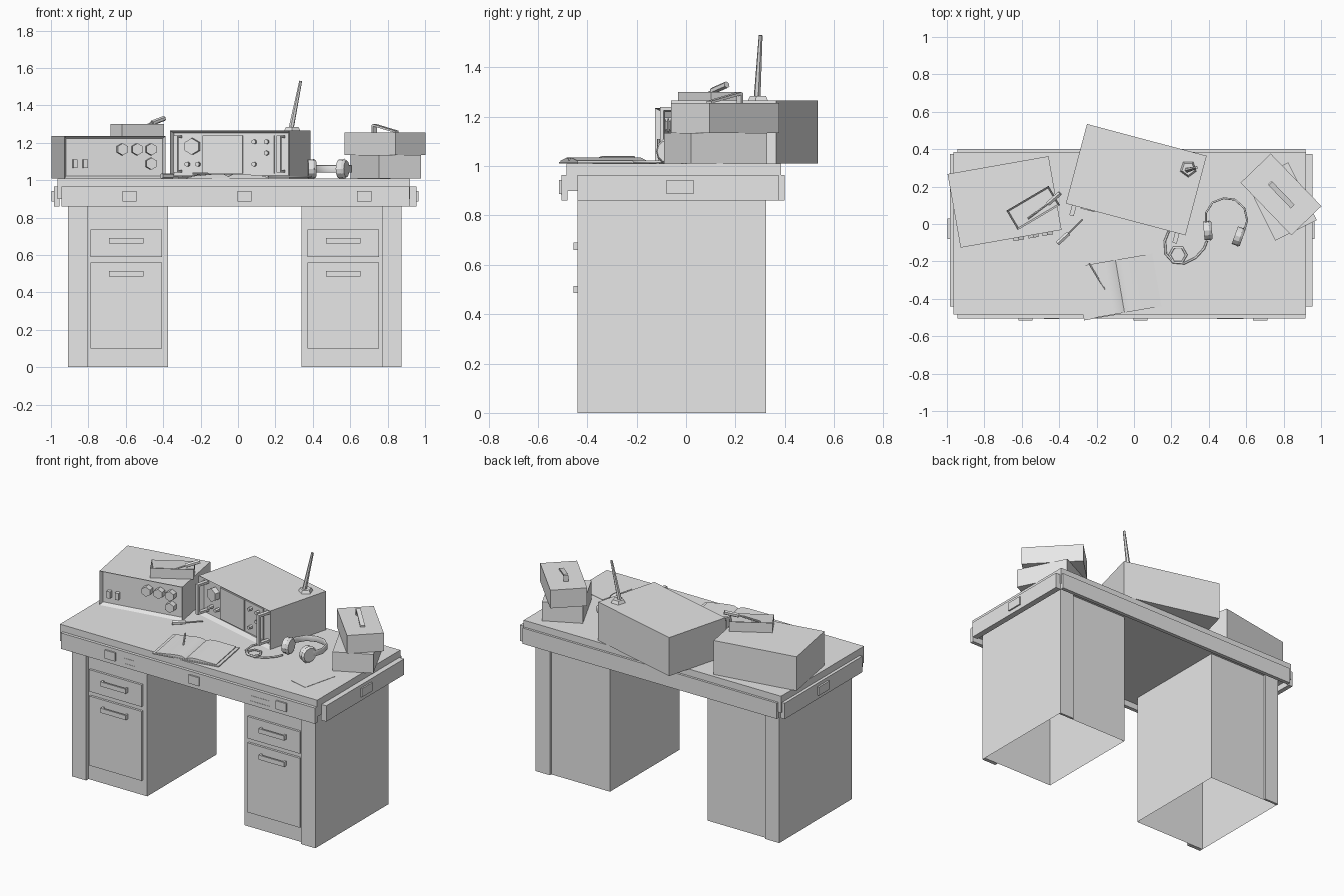
import bpy, bmesh
from math import radians
from mathutils import Matrix, Vector

cube = bpy.data.objects.get("Cube")
if cube:
    bpy.data.objects.remove(cube, do_unlink=True)

grey = bpy.data.materials.new("plain_grey")
grey.use_nodes = True
grey.diffuse_color = (0.8, 0.8, 0.8, 1)
grey.node_tree.nodes["Principled BSDF"].inputs["Base Color"].default_value = (0.8, 0.8, 0.8, 1)

ID = Matrix.Identity(4)
TOP = 1.01  # desk surface height


def place(x, y, angle, z=TOP):
    return Matrix.Translation((x, y, z)) @ Matrix.Rotation(radians(angle), 4, 'Z')


def finish(name, bm, m=ID):
    bmesh.ops.transform(bm, matrix=m, verts=bm.verts)
    mesh = bpy.data.meshes.new(name)
    bm.to_mesh(mesh)
    bm.free()
    mesh.materials.append(grey)
    obj = bpy.data.objects.new(name, mesh)
    bpy.context.collection.objects.link(obj)
    return obj


def facing(bm, d):
    bm.normal_update()
    return [f for f in bm.faces if f.normal.dot(Vector(d)) > 0.9]


def box(name, x, y, z, m=ID, inset=None, open_bottom=False):
    """Box from (low, high) ranges; inset = (direction, rim, depth)."""
    bm = bmesh.new()
    bmesh.ops.create_cube(bm, size=1)
    for v in bm.verts:
        v.co = [r[0] + (r[1] - r[0]) * (c + 0.5) for c, r in zip(v.co, (x, y, z))]
    if inset:
        bmesh.ops.inset_individual(bm, faces=facing(bm, inset[0]), thickness=inset[1], depth=-inset[2])
    if open_bottom:
        bmesh.ops.delete(bm, geom=facing(bm, (0, 0, -1)), context='FACES_ONLY')
    return finish(name, bm, m)


def rod(name, a, b, r1, r2=None, sides=6, m=ID):
    a, b = Vector(a), Vector(b)
    bm = bmesh.new()
    bmesh.ops.create_cone(bm, cap_ends=True, segments=sides, radius1=r1,
                          radius2=r1 if r2 is None else r2, depth=(b - a).length)
    turn = (b - a).to_track_quat('Z', 'Y').to_matrix().to_4x4()
    return finish(name, bm, m @ Matrix.Translation((a + b) / 2) @ turn)


def prism(name, pts, y0, y1, m=ID):
    bm = bmesh.new()
    face = bm.faces.new([bm.verts.new((px, y0, pz)) for px, pz in pts])
    ext = bmesh.ops.extrude_face_region(bm, geom=[face])
    bmesh.ops.translate(bm, vec=(0, y1 - y0, 0), verts=[v for v in ext["geom"] if isinstance(v, bmesh.types.BMVert)])
    bmesh.ops.recalc_face_normals(bm, faces=bm.faces)
    return finish(name, bm, m)


def strand(name, pts, z, radius, height=0, closed=False):
    """Flat path swept into a cable, or a band when it has height."""
    data = bpy.data.curves.new(name, 'CURVE')
    data.dimensions = '2D'
    data.fill_mode = 'NONE'
    data.bevel_depth, data.bevel_resolution, data.extrude = radius, 1, height / 2
    sp = data.splines.new('POLY')
    sp.points.add(len(pts) - 1)
    for p, c in zip(sp.points, pts):
        p.co = (c[0], c[1], 0, 1)
    sp.use_cyclic_u = closed
    data.materials.append(grey)
    obj = bpy.data.objects.new(name, data)
    obj.location.z = z
    bpy.context.collection.objects.link(obj)
    select(obj)
    bpy.ops.object.convert(target='MESH')


def select(obj):
    bpy.ops.object.select_all(action='DESELECT')
    obj.select_set(True)
    bpy.context.view_layer.objects.active = obj


# Desk top with its apron boards
box("desk_top", (-.965, .92), (-.485, .385), (.9, TOP))
apron = (.86, .965)
box("front_apron", (-.945, .917), (-.505, -.48), apron)
box("back_apron", (-.945, .917), (.375, .4), apron)
box("right_apron", (-.985, -.955), (-.44, .375), apron)
box("left_apron", (.915, .955), (-.44, .375), apron)
for x in (-.58, .035, .675):
    box("front_plate", (x - .038, x + .038), (-.515, -.5), (.887, .943))
for x0, x1 in ((-.48, -.4), (.445, .585)):
    for z in (.885, .92):
        box("apron_groove_strip", (x0, x1), (-.507, -.5), (z, z + .003))
for x0, x1 in ((-.997, -.98), (.95, .965)):
    box("side_plate", (x0, x1), (-.08, .03), (.887, .943))

# Pedestals with drawers; s points to the outer side
for s, x0, x1 in ((-1, -.91, -.375), (1, .34, .875)):
    box("pedestal", (x0, x1), (-.415, .31), (0, .9), open_bottom=True)
    strip = (x0, x0 + .105) if s < 0 else (x1 - .105, x1)
    box("front_corner_strip", strip, (-.44, -.415), (0, .9))
    box("back_corner_strip", strip, (.31, .325), (0, .9))
    mid = (x0 + x1) / 2 - s * .045
    for z0, z1, hz in ((.10, .56, .5), (.59, .735, .675)):
        box("drawer_front", (mid - .192, mid + .192), (-.43, -.415), (z0, z1))
        box("drawer_handle", (mid - .093, mid + .093), (-.455, -.444), (hz - .015, hz + .015))
        for e in (-.087, .087):
            box("handle_post", (mid + e - .006, mid + e + .006), (-.45, -.43), (hz - .015, hz + .015))

# Small receiver on the right
m = place(-.692, .118, 10)
box("small_receiver", (-.274, .274), (-.2, .2), (0, .225), m, inset=((0, -1, 0), .018, .025))
for x in (-.215, -.16):
    box("receiver_switch", (x - .012, x + .012), (-.2, -.17), (.055, .1), m)
for x, z in ((.04, .155), (.12, .155), (.196, .155), (.196, .078)):
    rod("receiver_knob", (x, -.17, z), (x, -.215, z), .032, m=m)

# Large transmitter in the middle
m = place(.012, .237, -14.9)
box("large_transmitter", (-.331, .331), (-.22, .22), (0, .255), m, inset=((0, -1, 0), .02, .03))
box("centre_panel", (-.155, .067), (-.2, -.185), (.025, .23), m)
box("right_panel", (.072, .24), (-.196, -.185), (.025, .23), m)
rod("tuning_knob", (-.21, -.185, .17), (-.21, -.225, .17), .044, m=m)
for x, z in ((-.238, .075), (-.18, .075), (.132, .195), (.2, .195), (.2, .135), (.132, .075)):
    rod("small_knob", (x, -.185, z), (x, -.22, z), .013, m=m)
for x in (-.285, .285):
    side = (x - .012, x + .012)
    box("front_handle", side, (-.275, -.26), (.03, .23), m)
    for z in (.03, .215):
        box("handle_arm", side, (-.265, -.185), (z, z + .015), m)

# Antenna
rod("antenna_base", (.29, .295, 1.262), (.29, .295, 1.285), .047, .035, sides=5)
rod("antenna_rod", (.285, .288, 1.28), (.335, .302, 1.53), .014, .008)

# Open tray with a tool
m = place(-.539, .086, 30.5, 1.235)
box("tray", (-.131, .131), (-.06, .06), (0, .065), m, inset=((0, 0, 1), .013, .05))
rod("tray_tool_shaft", (-.565, .03, 1.26), (-.45, .115, 1.31), .006)
rod("tray_tool_grip", (-.46, .108, 1.305), (-.395, .165, 1.33), .014)

# Stacked cases with a sloping strap
box("lower_case", (-.124, .124), (-.172, .172), (0, .125), place(.79, .12, 26.3))
m = place(.786, .158, 44, 1.135)
box("upper_case", (-.112, .112), (-.195, .195), (0, .12), m)
prism("case_strap", [(-.09, .119), (-.09, .129), (.08, .165), (.088, .16), (.088, .119), (.078, .119), (.078, .153)],
      -.014, .014, m @ Matrix.Rotation(radians(90), 4, 'Z'))

# Headphones and cable
strand("headband", [(.385, -.02), (.385, .06), (.42, .115), (.48, .138), (.54, .13), (.59, .085),
                    (.605, .02), (.585, -.05)], 1.06, .005, .03)
for x, y, a in ((.395, -.035, 5), (.56, -.067, -20)):
    c = place(x, y, a, 1.06)
    rod("ear_cup", (-.022, 0, 0), (.008, 0, 0), .05, sides=12, m=c)
    rod("ear_pad", (.008, 0, 0), (.022, 0, 0), .055, .045, sides=12, m=c)
strand("headphone_cable", [(.39, -.09), (.375, -.13), (.33, -.18), (.27, -.21), (.21, -.205), (.17, -.16),
                           (.165, -.09), (.185, -.04)], 1.018, .006)
strand("cable_loop", [(.235 + .045 * c, -.165 + .045 * s) for c, s in
                      ((1, 0), (.5, .87), (-.5, .87), (-1, 0), (-.5, -.87), (.5, -.87))], 1.018, .006, closed=True)

# Open notebook with a pencil
m = place(-.075, -.333, 9.8)
box("notebook_cover", (-.22, .22), (-.147, .147), (0, .007), m)
half = [(.2, .006), (.2, .012), (.15, .016), (.1, .021), (.06, .024), (.025, .022)]
pages = prism("notebook_pages", [(-x, z) for x, z in half] + [(0, .01)] + half[::-1], -.143, .143, m)
select(pages)
bpy.ops.object.shade_smooth_by_angle(angle=radians(30))
rod("pencil", (-.24, -.21, 1.036), (-.165, -.335, 1.036), .006)
rod("pencil_tip", (-.165, -.335, 1.036), (-.155, -.352, 1.036), .006, .001)

# Loose screwdriver and paper sheet
rod("screwdriver_grip", (-.41, -.105, 1.022), (-.35, -.05, 1.022), .014)
rod("screwdriver_shaft", (-.35, -.05, 1.02), (-.275, .025, 1.02), .005)
box("paper_sheet", (-.062, .062), (-.118, .118), (0, .002), place(.727, -.25, -14))
